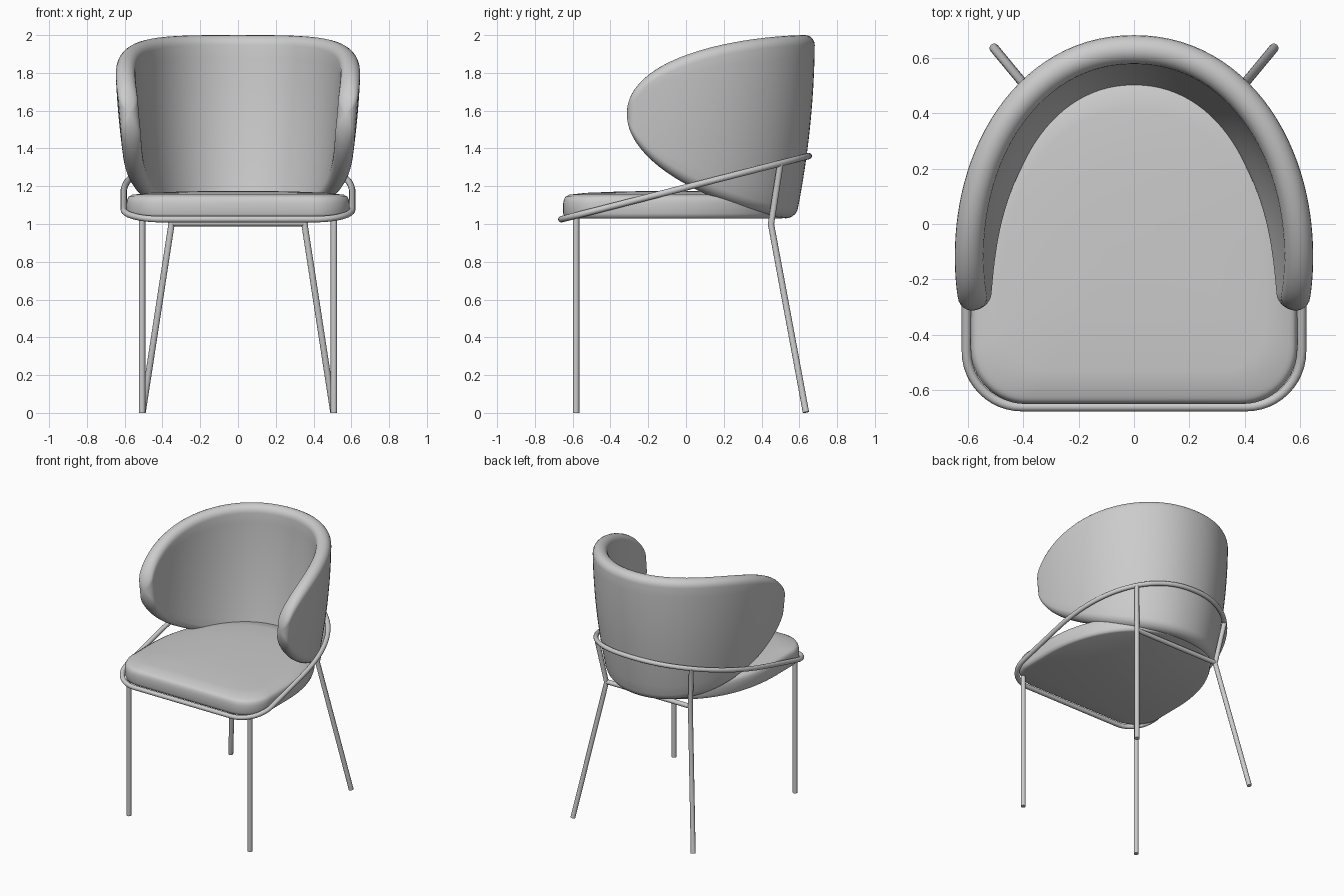
import bpy, bmesh
from math import sin, cos, pi, sqrt, radians

cube = bpy.data.objects.get("Cube")
if cube:
    bpy.data.objects.remove(cube, do_unlink=True)

grey = bpy.data.materials.new("light_grey")
grey.use_nodes = True
grey.diffuse_color = (0.6, 0.6, 0.6, 1)
grey.node_tree.nodes["Principled BSDF"].inputs["Base Color"].default_value = (0.6, 0.6, 0.6, 1)


def select_only(ob):
    bpy.ops.object.select_all(action='DESELECT')
    ob.select_set(True)
    bpy.context.view_layer.objects.active = ob


def loft(name, rings, angle=50):
    """Skin a list of equal-length closed rings and cap both ends."""
    bm = bmesh.new()
    loops = [[bm.verts.new(p) for p in ring] for ring in rings]
    count = len(loops[0])
    for low, high in zip(loops, loops[1:]):
        for i in range(count):
            j = (i + 1) % count
            bm.faces.new((low[i], low[j], high[j], high[i]))
    bm.faces.new(loops[0])
    bm.faces.new(loops[-1])
    bmesh.ops.recalc_face_normals(bm, faces=bm.faces)
    mesh = bpy.data.meshes.new(name)
    bm.to_mesh(mesh)
    bm.free()
    ob = bpy.data.objects.new(name, mesh)
    bpy.context.collection.objects.link(ob)
    mesh.materials.append(grey)
    select_only(ob)
    bpy.ops.object.shade_smooth_by_angle(angle=radians(angle))
    return ob


def tube(name, points, closed=False, radius=0.017):
    """Round rod along a path, turned into a mesh."""
    curve = bpy.data.curves.new(name, 'CURVE')
    curve.dimensions = '3D'
    curve.bevel_depth = radius
    curve.bevel_resolution = 4
    curve.use_fill_caps = not closed
    spline = curve.splines.new('POLY')
    spline.points.add(len(points) - 1)
    for sp, p in zip(spline.points, points):
        sp.co = (*p, 1)
    spline.use_cyclic_u = closed
    curve.materials.append(grey)
    ob = bpy.data.objects.new(name, curve)
    bpy.context.collection.objects.link(ob)
    select_only(ob)
    bpy.ops.object.convert(target='MESH')
    bpy.ops.object.shade_smooth_by_angle(angle=radians(50))
    return ob


def outline(a, front, centre, back, r, n):
    """Plan: straight front with rounded corners, superelliptic back."""
    pts = []
    for i in range(49):
        c, s = cos(pi * i / 48), sin(pi * i / 48)
        x = a * abs(c) ** (2 / n) * (1 if c > 0 else -1)
        pts.append((x, centre + (back - centre) * max(s, 0) ** (2 / n)))
    for side, start in ((-1, pi), (1, 1.5 * pi)):
        for i in range(13):
            t = start + pi / 2 * i / 12
            pts.append((side * (a - r) + r * cos(t), front + r + r * sin(t)))
    return pts


# Seat cushion: stacked outlines with a soft edge and a shallow dome
seat_plan = outline(0.59, -0.65, -0.25, 0.53, 0.2, 2.1)
seat_profile = [(0.965, 1.03), (0.988, 1.036), (1, 1.055), (1, 1.11), (0.994, 1.13),
                (0.98, 1.145), (0.968, 1.148), (0.95, 1.155), (0.8, 1.165), (0.5, 1.172), (0.2, 1.175)]
loft("seat_cushion", [[(x * s, -0.05 + (y + 0.05) * s, z) for x, y in seat_plan]
                      for s, z in seat_profile])

# Wraparound backrest: rounded vertical sections swept from one tip to the other
TIP, CENTRE, A, B, N = -0.315, -0.15, 0.60, 0.78, 2.1
HALF = 0.052


def section(t):
    q = sin(pi * t / 2)
    side = 1 if t <= 1 else -1
    reach = q * q * (CENTRE + B - TIP)
    v = (TIP + reach - CENTRE) / B
    width = max(0, 1 - abs(v) ** N) ** (1 / N)
    top = 1.58 + 0.42 * (1 - (1 - q) ** 1.6)
    low = 1.58 - 0.55 * (1 - (1 - q) ** 1.25)
    thick = HALF * sqrt(1 - (1 - min(1, reach / 0.05)) ** 2)
    r = min(thick, (top - low) / 2)
    prof = [(thick * cos(pi * i / 10), top - r + r * sin(pi * i / 10)) for i in range(11)]
    sides = [low + r + (top - low - 2 * r) * i / 12 for i in range(1, 12)]
    prof += [(-thick, z) for z in reversed(sides)]
    prof += [(-thick * cos(pi * i / 10), low + r - r * sin(pi * i / 10)) for i in range(11)]
    prof += [(thick, z) for z in sides]
    ring = []
    for o, z in prof:
        o -= 0.1 * ((2 - z) / 0.97) ** 2      # lean inward toward the bottom
        ring.append((side * (A + o) * width, CENTRE + (B + o) * v, z))
    return ring


STEPS = 80
loft("backrest", [section(0.012 + 1.976 * i / STEPS) for i in range(STEPS + 1)], 60)

# Tilted hoop around the seat front and behind the backrest
hoop_plan = outline(0.605, -0.66, -0.1, 0.65, 0.2, 2.2)
tube("frame_hoop", [(x, y, 1.025 + 0.335 * (y + 0.66) / 1.31) for x, y in hoop_plan], True)

# Legs and rear cross rail
for side, label in ((1, "left"), (-1, "right")):
    tube("front_leg_" + label, [(side * 0.508, -0.582, 0), (side * 0.508, -0.582, 1.04)])
    tube("back_leg_" + label, [(side * 0.505, 0.635, 0.003), (side * 0.352, 0.45, 1.0),
                               (side * 0.395, 0.5, 1.32)])
tube("rear_cross_rail", [(-0.352, 0.45, 1.005), (0.352, 0.45, 1.005)])
